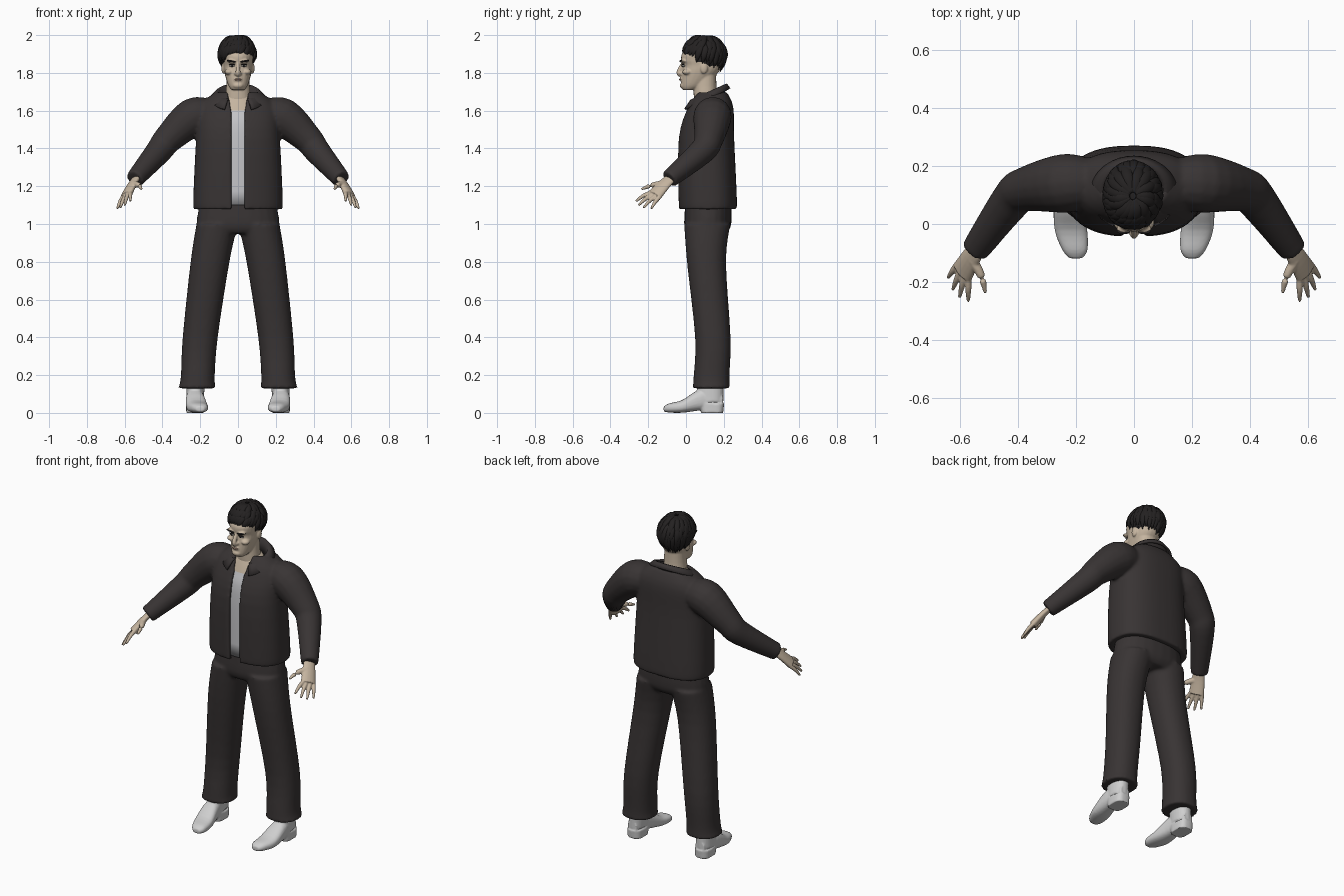
import bpy, bmesh, math, random
from mathutils import Vector, Matrix

random.seed(4)
if "Cube" in bpy.data.objects:
    bpy.data.objects.remove(bpy.data.objects["Cube"])


def material(name, *rgb):
    mat = bpy.data.materials.new(name)
    mat.use_nodes = True
    mat.diffuse_color = (*rgb, 1)
    mat.node_tree.nodes["Principled BSDF"].inputs["Base Color"].default_value = (*rgb, 1)
    return mat


CLOTH = material("dark cloth", .04, .034, .034)
HAIR = material("black hair", .017, .015, .015)
SKIN = material("skin", .56, .46, .35)
SHIRT = material("grey shirt", .55, .55, .57)
SHOE = material("pale leather", .62, .62, .62)
LIP = material("lips", .36, .23, .18)
EYE = material("eye white", .6, .58, .55)


def finish(name, bm, *materials, voxel=None, smooth=4, mirror=False):
    """Turn the mesh into an object, optionally mirrored and blended into one skin."""
    bmesh.ops.recalc_face_normals(bm, faces=bm.faces)
    for face in bm.faces:
        face.smooth = True
    mesh = bpy.data.meshes.new(name)
    bm.to_mesh(mesh)
    bm.free()
    for mat in materials:
        mesh.materials.append(mat)
    ob = bpy.data.objects.new(name, mesh)
    bpy.context.collection.objects.link(ob)
    if mirror:
        ob.modifiers.new("Mirror", "MIRROR").use_mirror_merge = False
    if voxel:
        blend = ob.modifiers.new("Blend", "REMESH")
        blend.mode, blend.voxel_size, blend.use_smooth_shade = "VOXEL", voxel, True
        soften = ob.modifiers.new("Soften", "SMOOTH")
        soften.factor, soften.iterations = .5, smooth
    return ob


def spline(rows, steps=4):
    """Smooth curve of number rows through the given rows."""
    rows = [Vector(row) for row in rows]
    result = []
    for i in range(len(rows) - 1):
        a, b = rows[i], rows[i + 1]
        before, after = rows[max(i - 1, 0)], rows[min(i + 2, len(rows) - 1)]
        for k in range(steps):
            t = k / steps
            blend = t * t * (3 - 2 * t)
            pull = t * (1 - t) / 2
            result.append(a.lerp(b, blend) + (b - before) * pull * (1 - t) - (after - a) * pull * t)
    return result + [rows[-1]]


def loft(bm, rings, closed=True, caps=True):
    rows = [[bm.verts.new(p) for p in ring] for ring in rings]
    count = len(rows[0])
    for low, high in zip(rows, rows[1:]):
        for i in range(count if closed else count - 1):
            j = (i + 1) % count
            bm.faces.new((low[i], low[j], high[j], high[i]))
    if caps:
        bm.faces.new(rows[0][::-1])
        bm.faces.new(rows[-1])


def signed_power(value, power):
    return math.copysign(abs(value) ** (2 / power), value)


def oval(centre, u, v, power=2, count=24):
    angles = [math.tau * k / count for k in range(count)]
    return [Vector(centre) + u * signed_power(math.cos(a), power) + v * signed_power(math.sin(a), power)
            for a in angles]


def stack(bm, rows, power=2.2, side=1):
    """Level ovals; each row is height, centre x, half width, front y, back y."""
    loft(bm, [oval((side * x, (front + back) / 2, z), Vector((wide, 0, 0)),
                   Vector((0, (back - front) / 2, 0)), power)
              for z, x, wide, front, back in spline(rows)])


def tube(bm, points, radii, wide=(.3, .9, .3), flat=1, side=1, count=16):
    """Tapered tube; wide is the broad direction, flat scales the other one."""
    flip = Vector((side, 1, 1))
    wide = Vector(wide) * flip
    path = [p * flip for p in spline(points)]
    widths = [row.x for row in spline([(r, 0) for r in radii])]
    rings = []
    for i, point in enumerate(path):
        along = (path[min(i + 1, len(path) - 1)] - path[max(i - 1, 0)]).normalized()
        u = (wide - along * wide.dot(along)).normalized()
        rings.append(oval(point, u * widths[i], along.cross(u) * widths[i] * flat, count=count))
    loft(bm, rings)


def ball(bm, centre, size, tilt=0):
    place = Matrix.Translation(centre) @ Matrix.Rotation(tilt, 4, "Y") @ Matrix.Diagonal((*size, 1))
    bmesh.ops.create_uvsphere(bm, u_segments=20, v_segments=12, radius=1, matrix=place)


# Trousers: hips and two legs with a small flare at the hem
bm = bmesh.new()
stack(bm, [(.95, 0, .19, .01, .21), (1, 0, .22, -.01, .24), (1.15, 0, .195, 0, .24)])
for side in (1, -1):
    stack(bm, [(.13, .217, .1, .035, .232), (.19, .213, .09, .04, .23), (.4, .2, .093, .048, .236),
               (.8, .148, .103, .005, .212), (1, .11, .11, -.01, .235)], side=side)
finish("trousers", bm, CLOTH, voxel=.009, smooth=6)

# Jacket: a hollow shell open down the front, with sleeves
bm = bmesh.new()
shell = []
for z, wide, front, back in spline([(1.08, .222, -.03, .26), (1.11, .237, -.04, .27), (1.45, .222, -.04, .255),
                                    (1.62, .205, .01, .25), (1.7, .115, .06, .215)]):
    gap = .034 + max(0, z - 1.6) / 5
    ring = []
    for inset, order in ((0, 1), (.026, -1)):
        half = wide - inset
        depth = (back - front) / 2 - inset
        start = math.asin((gap / half) ** 1.25)
        arc = []
        for k in range(41):
            a = start + (math.tau - 2 * start) * k / 40
            arc.append(Vector((half * signed_power(math.sin(a), 2.5),
                               (front + back) / 2 - depth * signed_power(math.cos(a), 2.5), z)))
        ring += arc[::order]
    shell.append(ring)
loft(bm, shell)
for side in (1, -1):
    tube(bm, [(.15, .14, 1.575), (.24, .14, 1.565), (.37, .12, 1.45), (.42, .085, 1.385), (.547, -.09, 1.237)],
         [.085, .102, .078, .07, .049], side=side)
finish("jacket", bm, CLOTH, voxel=.009, smooth=7)

# Collar: stand, fold and flared outer edge, dipping towards the front
bm = bmesh.new()
rows = []
for wide, middle, depth, z, drop in ((.092, .115, .08, 1.665, .05), (.104, .118, .09, 1.735, .08),
                                     (.114, .115, .1, 1.738, .09), (.148, .105, .125, 1.715, .115)):
    row = []
    for k in range(33):
        a = .5 + (math.tau - 1) * k / 32
        dip = drop * (1 + math.cos(a)) / 2
        row.append((wide * math.sin(a), middle - depth * math.cos(a), z - dip))
    rows.append(row)
loft(bm, rows, closed=False, caps=False)
thick = finish("collar", bm, CLOTH).modifiers.new("Thickness", "SOLIDIFY")
thick.thickness, thick.offset = .012, 0

# Shirt, with bare chest above the neckline
bm = bmesh.new()
stack(bm, [(1.1, 0, .17, -.02, .22), (1.48, 0, .17, -.015, .22), (1.6, 0, .13, .016, .21), (1.69, 0, .07, .055, .17)])
for face in bm.faces:
    face.material_index = int(face.calc_center_median().z > 1.6)
finish("shirt", bm, SHIRT, SKIN)

# Head, neck, nose, chin, mouth, brows, cheeks and ears
bm = bmesh.new()
stack(bm, [(1.71, 0, .034, -.018, .05), (1.735, 0, .052, -.026, .1), (1.8, 0, .072, -.022, .17),
           (1.84, 0, .077, -.016, .19), (1.87, 0, .08, -.026, .195), (1.91, 0, .08, -.015, .195),
           (1.975, 0, .03, .06, .13)])
stack(bm, [(1.58, 0, .085, .05, .18), (1.7, 0, .065, .04, .163), (1.8, 0, .06, .05, .16)])
tube(bm, [(0, -.016, 1.852), (0, -.038, 1.803), (0, -.026, 1.788)], [.009, .013, .012])
ball(bm, (0, -.016, 1.733), (.028, .017, .016))
ball(bm, (0, -.02, 1.766), (.024, .013, .014))
for side in (1, -1):
    ball(bm, (side * .012, -.026, 1.796), (.009, .012, .008))
    ball(bm, (side * .034, -.016, 1.861), (.028, .016, .009), side * -.12)
    ball(bm, (side * .047, .006, 1.805), (.024, .026, .016))
    ball(bm, (side * .077, .095, 1.825), (.011, .02, .03))
finish("head", bm, SKIN, voxel=.0045)

# Facial details
for name, mat, centre, size, tilt in (("eye_whites", EYE, (.032, -.013, 1.838), (.014, .009, .006), 0),
                                      ("pupils", HAIR, (.031, -.018, 1.838), (.006, .006, .006), 0),
                                      ("eyelids", HAIR, (.032, -.017, 1.844), (.016, .008, .003), 0),
                                      ("eyebrows", HAIR, (.035, -.025, 1.862), (.024, .01, .005), -.15)):
    bm = bmesh.new()
    ball(bm, centre, size, tilt)
    finish(name, bm, mat, mirror=True)
bm = bmesh.new()
ball(bm, (0, -.027, 1.765), (.02, .009, .006))
finish("lips", bm, LIP)

# Hair: a close cap covered in tapered swept locks
crown = Vector((-.004, .096, 1.885))


def scalp(theta, phi, lift):
    reach = math.sin(min(theta, 1.6)) * (1 - .28 * max(0, theta - 1.6))
    return crown + Vector(((.09 + lift) * reach * math.sin(phi), -(.108 + lift) * reach * math.cos(phi),
                           (.1 + lift) * math.cos(theta)))


bm = bmesh.new()
ball(bm, crown, (.092, .11, .104))
low = [v for v in bm.verts if v.co.z < crown.z - .55 * (v.co.y + .02)]
bmesh.ops.delete(bm, geom=low, context="VERTS")
finish("hair_cap", bm, HAIR)

bm = bmesh.new()
for layer, count in enumerate((34, 26, 16)):
    for k in range(count):
        phi = math.tau * (k + random.uniform(-.3, .3)) / count
        back = (1 - math.cos(phi)) / 2
        start = .75 - .32 * layer
        end = (1.55 + .85 * back - .12 * math.sin(phi)) * (1 - .2 * layer) + random.uniform(-.1, .16)
        path, widths = [], []
        for i in range(4):
            t = i / 3
            sweep = phi + .2 - .45 * t * (1 - back)
            path.append(scalp(start + (end - start) * t, sweep, .003 * (layer + 1) + .005 * math.sin(math.pi * t)))
            widths.append(.019 * (.55 + .6 * math.sin(math.pi * t)) * (1 - .85 * t ** 3))
        around = Vector((math.cos(phi), math.sin(phi), 0))
        tube(bm, path, widths, wide=around, flat=.5, count=8)
finish("hair_locks", bm, HAIR)

# Hands: flat palm, four fanned fingers and a thumb
bm = bmesh.new()
spread = Vector((.58, .74, -.33))
knuckle = Vector((.59, -.166, 1.153))
tube(bm, [(.525, -.06, 1.262), (.56, -.115, 1.21), knuckle], [.03, .038, .045], wide=spread, flat=.5)
index_tip, little_tip = Vector((.57, -.265, 1.12)), Vector((.64, -.185, 1.08))
for i in range(4):
    t = i / 3
    base = knuckle + spread * (t - .5) * .068
    tip = index_tip.lerp(little_tip, t) + Vector((.5, -1, -.6)) * .016 * math.sin(math.pi * t)
    tube(bm, [base, base.lerp(tip, .5) + Vector((0, 0, .006)), tip], [.0115, .0105, .006], count=10)
tube(bm, [(.555, -.125, 1.212), (.525, -.18, 1.205), (.511, -.237, 1.184)], [.019, .014, .006], count=10)
finish("hands", bm, SKIN, voxel=.004, smooth=3, mirror=True)

# Shoes: foot lofted from toe to heel, ankle shaft and heel block
bm = bmesh.new()
foot = [(-.118, .2, .022, .008, .034), (-.09, .203, .043, .002, .05), (-.02, .217, .056, .001, .068),
        (.08, .228, .047, .014, .125), (.195, .228, .03, .03, .1)]
loft(bm, [oval((x, y, (low + high) / 2), Vector((wide, 0, 0)), Vector((0, 0, (high - low) / 2)), 2.5)
          for y, x, wide, low, high in spline(foot)])
stack(bm, [(.06, .228, .046, .06, .198), (.2, .222, .05, .055, .2)])
stack(bm, [(0, .228, .046, .08, .197), (.05, .228, .047, .07, .202)], 3)
finish("shoes", bm, SHOE, voxel=.005, smooth=3, mirror=True)
